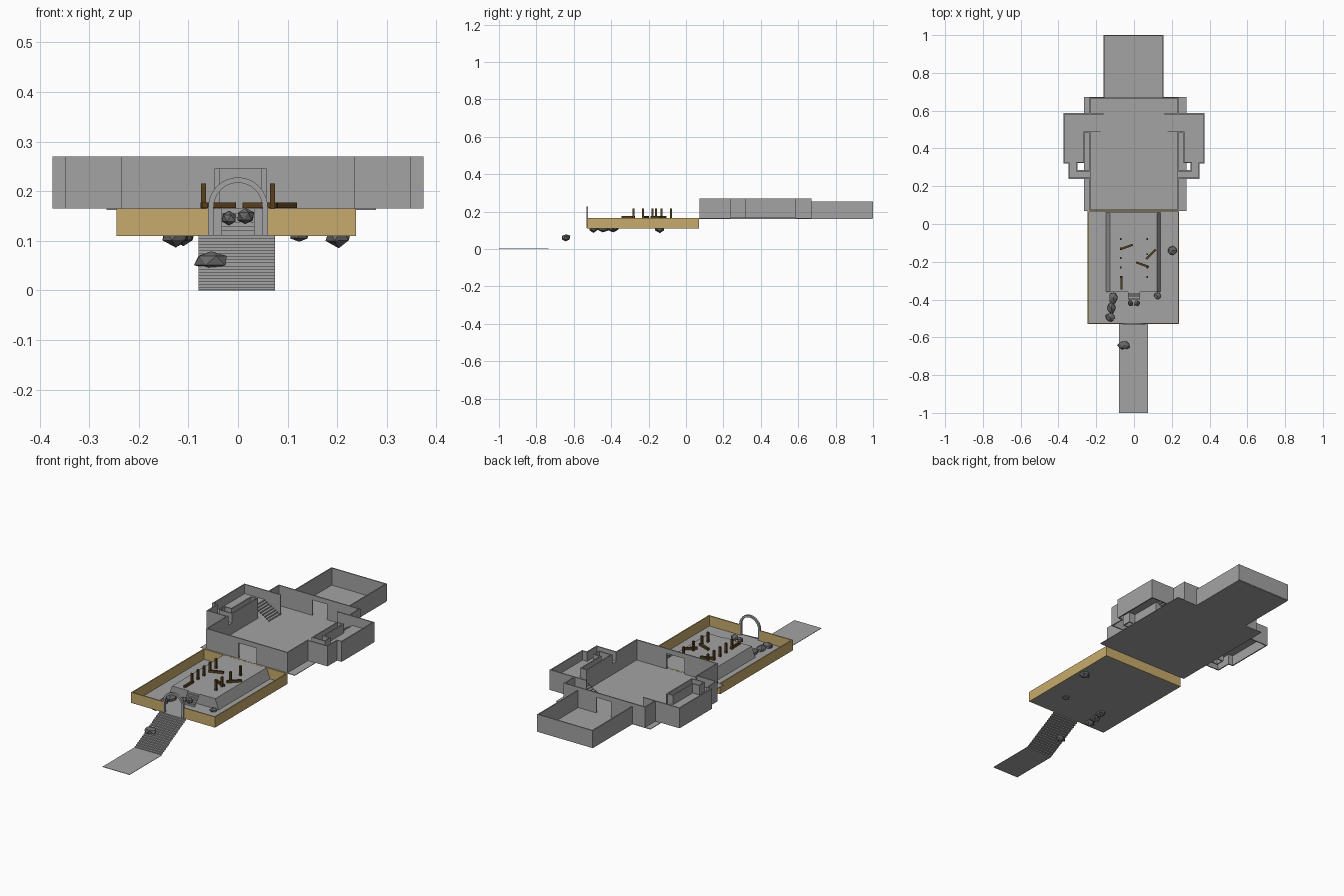
import bpy, bmesh, math, random
from mathutils import Matrix, Vector

random.seed(4)
cube = bpy.data.objects.get("Cube")
if cube:
    bpy.data.objects.remove(cube)


def material(name, color):
    m = bpy.data.materials.new(name)
    m.use_nodes = True
    m.diffuse_color = (*color, 1)
    m.node_tree.nodes["Principled BSDF"].inputs["Base Color"].default_value = (*color, 1)
    return m


STONE = material("grey stone", (0.37, 0.37, 0.37))
TAN = material("tan wall", (0.57, 0.41, 0.15))
ROCK = material("dark rock", (0.14, 0.14, 0.14))
WOOD = material("dark wood", (0.10, 0.05, 0.012))


def finish(name, bm, mat):
    bmesh.ops.recalc_face_normals(bm, faces=bm.faces)
    me = bpy.data.meshes.new(name)
    bm.to_mesh(me)
    bm.free()
    me.materials.append(mat)
    ob = bpy.data.objects.new(name, me)
    bpy.context.collection.objects.link(ob)
    return ob


def add_box(bm, x0, x1, y0, y1, z0, z1):
    size = Matrix.Diagonal((abs(x1 - x0), abs(y1 - y0), z1 - z0, 1))
    mid = Matrix.Translation(((x0 + x1) / 2, (y0 + y1) / 2, (z0 + z1) / 2))
    bmesh.ops.create_cube(bm, size=1, matrix=mid @ size)


def add_wall(bm, points, z0, z1, t=0.006):
    """Axis-aligned wall sections following a path of points."""
    h = t / 2
    for (ax, ay), (bx, by) in zip(points, points[1:]):
        add_box(bm, min(ax, bx) - h, max(ax, bx) + h,
                min(ay, by) - h, max(ay, by) + h, z0, z1)


def box(name, mat, *dims):
    bm = bmesh.new()
    add_box(bm, *dims)
    return finish(name, bm, mat)


def walls(name, mat, paths, z0, z1):
    bm = bmesh.new()
    for p in paths:
        add_wall(bm, p, z0, z1)
    return finish(name, bm, mat)


def stairs(name, start, run, rise, width, count, turn=0):
    """Folded sheet of treads and risers climbing along local +y."""
    bm = bmesh.new()
    prof = [(0, 0)]
    for i in range(count):
        prof += [(i * run / count, (i + 1) * rise / count),
                 ((i + 1) * run / count, (i + 1) * rise / count)]
    rows = [[bm.verts.new((s * width / 2, y, z)) for s in (-1, 1)] for y, z in prof]
    for a, b in zip(rows, rows[1:]):
        bm.faces.new((a[0], a[1], b[1], b[0]))
    bm.transform(Matrix.Translation(start) @ Matrix.Rotation(turn, 4, 'Z'))
    return finish(name, bm, STONE)


# Approach path and long outer stairs
box("approach_path", STONE, -0.08, 0.075, -1, -0.735, 0, 0.002)
stairs("outer_stairs", (-0.0025, -0.735, 0), 0.21, 0.112, 0.155, 18)

# Courtyard floor and tan perimeter with a gate opening
FLOOR, HALL, TOP = 0.112, 0.165, 0.27
box("courtyard_floor", STONE, -0.242, 0.235, -0.526, 0.066, FLOOR - 0.002, FLOOR)
walls("courtyard_walls", TAN,
      [[(-0.057, -0.526), (-0.242, -0.526), (-0.242, 0.066),
        (0.235, 0.066), (0.235, -0.526), (0.057, -0.526)]], FLOOR - 0.002, HALL)

# Gate arch: two legs joined by a half ring
bm = bmesh.new()
steps = 16
rings = []
angles = [math.pi * i / steps for i in range(steps + 1)]
for y in (-0.533, -0.523):
    for r in (0.060, 0.049):
        pts = [(r, FLOOR)] + [(r * math.cos(a), 0.168 + r * math.sin(a)) for a in angles]
        pts.append((-r, FLOOR))
        rings.append([bm.verts.new((x, y, z)) for x, z in pts])
for a, b in ((0, 1), (1, 3), (3, 2), (2, 0)):
    for i in range(len(rings[0]) - 1):
        bm.faces.new((rings[a][i], rings[a][i + 1], rings[b][i + 1], rings[b][i]))
finish("gate_arch", bm, STONE)

# Raised platform with sloping long sides
bm = bmesh.new()
add_box(bm, -0.147, 0.141, -0.36, 0.062, FLOOR, HALL)
for v in bm.verts:
    if v.co.z > 0.15:
        v.co.x -= math.copysign(0.02, v.co.x)
finish("platform", bm, STONE)
stairs("platform_stairs", (0, -0.40, FLOOR), 0.04, HALL - FLOOR, 0.066, 6)

# Upright posts and fallen logs on the platform
posts = [(-0.07, y) for y in (-0.08, -0.13, -0.18, -0.23, -0.28)]
posts += [(0.07, y) for y in (-0.08, -0.16, -0.23, -0.28)]
bm = bmesh.new()
for x, y in posts:
    add_box(bm, x - 0.005, x + 0.005, y - 0.005, y + 0.005, HALL, 0.216)
finish("upright_posts", bm, WOOD)
bm = bmesh.new()
for x, y, deg in ((-0.04, -0.122, 20), (0.09, -0.16, 45), (0.045, -0.215, -20), (-0.067, -0.31, 90)):
    place = Matrix.Translation((x, y, 0.172)) @ Matrix.Rotation(math.radians(deg), 4, 'Z')
    bmesh.ops.create_cube(bm, size=1, matrix=place @ Matrix.Diagonal((0.072, 0.011, 0.011, 1)))
finish("fallen_logs", bm, WOOD)


# Faceted rocks
def rock(name, center, size):
    bm = bmesh.new()
    bmesh.ops.create_icosphere(bm, subdivisions=1, radius=1)
    for v in bm.verts:
        v.co *= random.uniform(0.85, 1.1)
        v.co = Vector(center) + Vector(a * b for a, b in zip(v.co, size))
    finish(name, bm, ROCK)


rock("rock_pile_back", (-0.11, -0.39, FLOOR), (0.027, 0.035, 0.025))
rock("rock_pile_middle", (-0.12, -0.445, FLOOR), (0.024, 0.035, 0.025))
rock("rock_pile_front", (-0.125, -0.495, FLOOR), (0.030, 0.026, 0.024))
rock("rock_side", (0.203, -0.14, FLOOR), (0.028, 0.028, 0.025))
rock("rock_corner", (0.124, -0.38, FLOOR), (0.022, 0.022, 0.016))
rock("rock_step_a", (-0.018, -0.42, 0.146), (0.017, 0.018, 0.016))
rock("rock_step_b", (0.015, -0.42, 0.149), (0.018, 0.018, 0.017))
rock("rock_on_stairs", (-0.054, -0.642, 0.061), (0.037, 0.025, 0.021))

# Great hall: floor, front and back walls with doorways
box("hall_floor", STONE, -0.265, 0.278, 0.07, 0.672, HALL - 0.003, HALL)


def door_wall(name, y, x0, x1, d0, d1, lintel):
    bm = bmesh.new()
    add_wall(bm, [(x0, y), (d0, y)], HALL, TOP)
    add_wall(bm, [(d1, y), (x1, y)], HALL, TOP)
    add_wall(bm, [(d0, y), (d1, y)], lintel, TOP)
    finish(name, bm, STONE)


door_wall("hall_front_wall", 0.075, -0.232, 0.23, -0.05, 0.06, 0.245)
door_wall("hall_back_wall", 0.668, -0.232, 0.23, -0.04, 0.05, 0.245)

# Back room
box("back_room_floor", STONE, -0.162, 0.157, 0.67, 0.998, HALL - 0.003, HALL)
walls("back_room_walls", STONE,
      [[(-0.159, 0.67), (-0.159, 0.997), (0.154, 0.997), (0.154, 0.67)]], HALL, 0.254)

# Matching side wings: hall side wall, stair, raised room and gallery
DECK = 0.222
for s, side in ((1, "left"), (-1, "right")):
    def m(*pts):
        return [(s * x, y) for x, y in pts]

    walls(side + "_hall_wall", STONE,
          [m((0.232, 0.075), (0.232, 0.245)), m((0.232, 0.282), (0.232, 0.488)),
           m((0.232, 0.588), (0.232, 0.668))], HALL, TOP)
    walls(side + "_hall_sill", STONE, [m((0.232, 0.245), (0.232, 0.282))], HALL, DECK)
    walls(side + "_wing_walls", STONE,
          [m((0.165, 0.584), (0.371, 0.584), (0.371, 0.322), (0.345, 0.322),
             (0.345, 0.242), (0.232, 0.242)),
           m((0.232, 0.486), (0.265, 0.486), (0.265, 0.325), (0.303, 0.325),
             (0.303, 0.282), (0.232, 0.282))], HALL, TOP)
    box(side + "_wing_floor", STONE, s * 0.265, s * 0.371, 0.322, 0.584, DECK - 0.003, DECK)
    box(side + "_gallery_floor", STONE, s * 0.303, s * 0.345, 0.242, 0.322, DECK - 0.003, DECK)
    box(side + "_gallery_return", STONE, s * 0.232, s * 0.303, 0.242, 0.282, DECK - 0.003, DECK)
    stairs(side + "_wing_stairs", (s * 0.165, 0.536, HALL), 0.10, DECK - HALL, 0.096, 8,
           -s * math.pi / 2)
